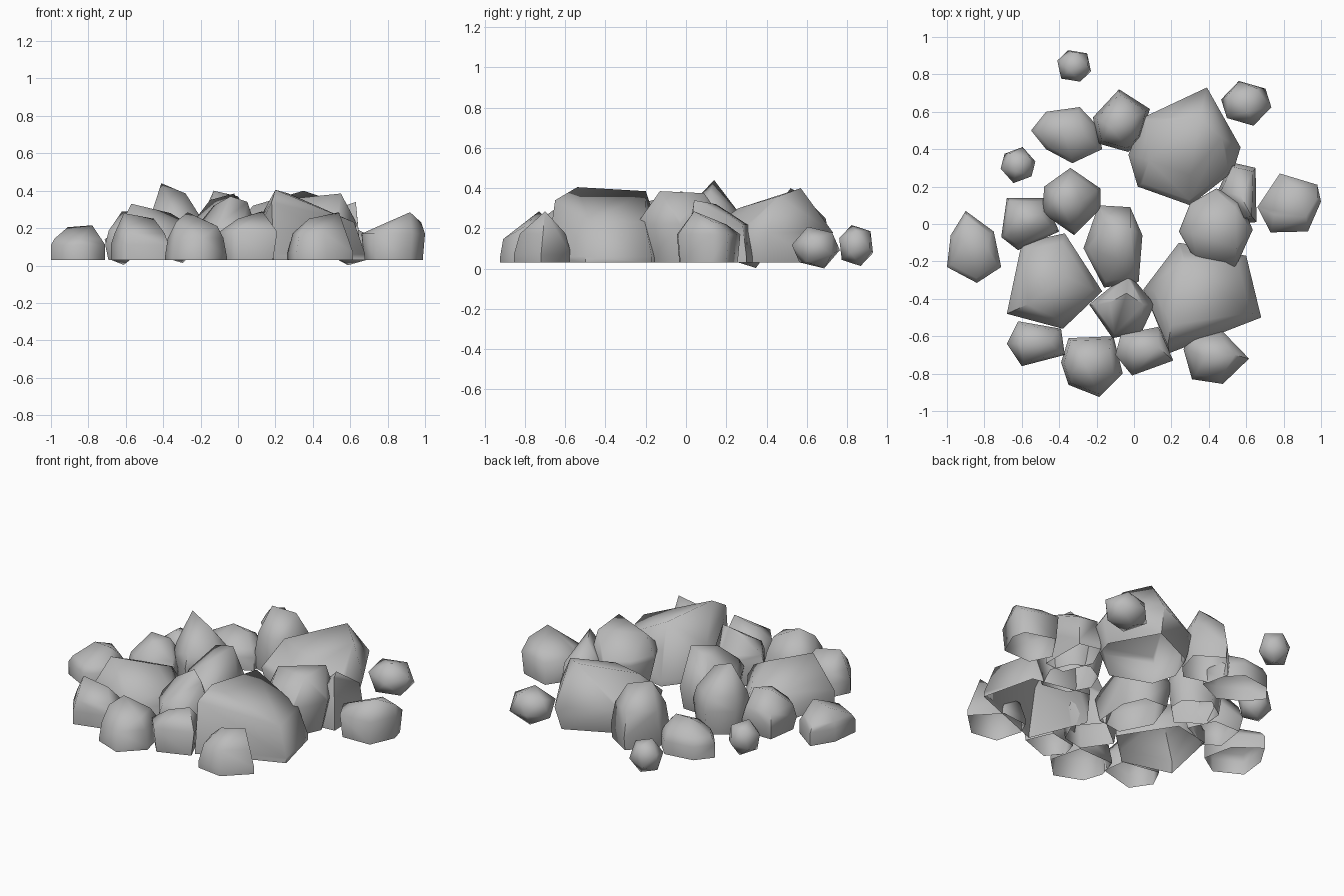
import bpy, bmesh, math
from mathutils import Vector

if "Cube" in bpy.data.objects:
    bpy.data.objects.remove(bpy.data.objects["Cube"])

GROUND = 0.03

rock = bpy.data.materials.new("grey_rock")
rock.use_nodes = True
rock.diffuse_color = (0.5, 0.5, 0.5, 1)
rock.node_tree.nodes["Principled BSDF"].inputs["Base Color"].default_value = rock.diffuse_color


def finish(name, bm):
    """Turn a bmesh into a smooth shaded rock object."""
    mesh = bpy.data.meshes.new(name)
    bm.to_mesh(mesh)
    bm.free()
    mesh.materials.append(rock)
    obj = bpy.data.objects.new(name, mesh)
    bpy.context.collection.objects.link(obj)
    bpy.ops.object.select_all(action="DESELECT")
    bpy.context.view_layer.objects.active = obj
    obj.select_set(True)
    bpy.ops.object.shade_smooth_by_angle(angle=math.radians(75))


def stone(name, outline, crown, base=0.95, waist=0.11, shoulder=0.86):
    """Faceted stone: footprint rings hulled up to crown points, open underneath."""
    ring = [Vector(p) for p in outline]
    centre = sum(ring, Vector((0, 0))) / len(ring)
    top = min(c[2] for c in crown)
    levels = [(GROUND, base), (waist, 1.0),
              (GROUND + (top - GROUND) * 0.65, shoulder)]
    bm = bmesh.new()
    for z, scale in levels:
        for p in ring:
            bm.verts.new((*centre.lerp(p, scale), z))
    for c in crown:
        bm.verts.new(c)
    hull = bmesh.ops.convex_hull(bm, input=bm.verts)
    spare = {v for v in hull["geom_interior"] + hull["geom_unused"]
             if isinstance(v, bmesh.types.BMVert)}
    bmesh.ops.delete(bm, geom=list(spare), context="VERTS")
    bm.normal_update()
    under = [f for f in bm.faces if all(v.co.z < GROUND + 0.001 for v in f.verts)]
    bmesh.ops.delete(bm, geom=under, context="FACES")
    finish(name, bm)


def pebble(name, centre, size, turn):
    """Small loose pebble, a whole twelve-point ball."""
    bm = bmesh.new()
    bmesh.ops.create_icosphere(bm, subdivisions=1, radius=1)
    tilt = Vector((0.3, 0.2, 1)).rotation_difference(Vector((0, 0, 1)))
    a = math.radians(turn)
    for v in bm.verts:
        x, y, z = tilt @ v.co
        flat = (x * math.cos(a) - y * math.sin(a), x * math.sin(a) + y * math.cos(a), z)
        v.co = [c + s * f for c, s, f in zip(centre, size, flat)]
    finish(name, bm)


# Large boulders
stone("back_boulder",
      [(.39, .73), (.57, .41), (.53, .28), (.30, .10), (.02, .20), (-.03, .37), (.05, .57)],
      [(.35, .57, .40), (.47, .46, .36), (.08, .34, .32), (.3, .26, .3)],
      base=.87, waist=.18, shoulder=.9)
stone("front_right_boulder",
      [(.24, -.10), (.60, -.17), (.68, -.5), (.19, -.69), (.05, -.35)],
      [(.2, -.54, .405), (.18, -.65, .34), (.27, -.2, .385)], base=1, waist=.06, shoulder=.82)
stone("front_left_boulder",
      [(-.37, -.05), (-.17, -.36), (-.38, -.56), (-.68, -.48), (-.6, -.1)],
      [(-.57, -.43, .33), (-.36, -.28, .28)], base=1, shoulder=.82)

# Inner stones, narrower at the foot
stone("left_peak_stone",
      [(-.34, .3), (-.18, .19), (-.18, .08), (-.32, -.06), (-.49, .06), (-.48, .2)],
      [(-.41, .14, .44), (-.28, .12, .385)], base=.87, waist=.18)
stone("centre_stone",
      [(-.19, .1), (-.02, .09), (.045, -.06), (.025, -.31), (-.16, -.34), (-.27, -.13)],
      [(-.15, .0, .35), (-.02, -.02, .385), (-.08, -.2, .33)], base=.88, waist=.17)
stone("front_centre_stone",
      [(-.03, -.26), (.11, -.43), (.04, -.58), (-.115, -.61), (-.24, -.43)],
      [(-.04, -.37, .37), (.05, -.43, .34), (-.13, -.42, .32)], base=.88, waist=.16)
stone("right_flat_stone",
      [(.44, .19), (.565, .13), (.635, -.03), (.54, -.24), (.33, -.2), (.24, -.04), (.3, .11)],
      [(.31, -.05, .36), (.55, -.13, .385), (.54, .09, .375)],
      base=.77, waist=.22, shoulder=.95)
stone("right_rear_stone",
      [(.52, .33), (.65, .3), (.655, .01), (.52, .0), (.45, .18)],
      [(.63, .04, .34), (.57, .15, .32)], base=1, waist=.06)
stone("back_peak_stone",
      [(-.08, .72), (.085, .615), (.04, .46), (-.03, .385), (-.19, .43), (-.22, .57)],
      [(-.13, .52, .40), (.0, .57, .37)])

# Outer stones
stone("far_left_stone",
      [(-.9, .07), (-.75, -.04), (-.71, -.23), (-.84, -.315), (-1, -.23), (-.98, -.06)],
      [(-.91, -.1, .205), (-.78, -.13, .215)], base=1)
stone("left_stone",
      [(-.68, .14), (-.48, .14), (-.4, -.04), (-.62, -.14), (-.71, -.07)],
      [(-.62, .04, .29), (-.5, .05, .28), (-.56, -.04, .27)], base=.87)
stone("front_left_stone",
      [(-.62, -.52), (-.39, -.56), (-.37, -.7), (-.6, -.76), (-.68, -.64)],
      [(-.61, -.64, .28), (-.45, -.63, .25)], base=1)
stone("front_stone",
      [(-.35, -.61), (-.11, -.6), (-.06, -.8), (-.185, -.925), (-.35, -.86), (-.39, -.74)],
      [(-.33, -.79, .235), (-.27, -.73, .285), (-.11, -.8, .21), (-.13, -.67, .22)],
      base=1, waist=.05, shoulder=.9)
stone("front_middle_stone",
      [(-.07, -.59), (.13, -.55), (.21, -.73), (-.01, -.81), (-.1, -.7)],
      [(.13, -.66, .29), (.0, -.68, .25)], base=.87, waist=.18)
stone("front_right_stone",
      [(.3, -.59), (.47, -.57), (.615, -.72), (.475, -.855), (.31, -.83), (.265, -.67)],
      [(.54, -.7, .285), (.38, -.71, .25)], base=1, waist=.07, shoulder=.8)
stone("far_right_stone",
      [(.78, .27), (.98, .21), (1, .12), (.93, -.04), (.73, -.045), (.66, .09)],
      [(.92, .04, .285), (.98, .14, .23), (.85, .2, .22), (.75, .05, .21)],
      base=.92, waist=.17, shoulder=.93)
stone("back_left_stone",
      [(-.29, .625), (-.2, .53), (-.17, .4), (-.33, .325), (-.47, .4), (-.55, .5), (-.47, .6)],
      [(-.38, .5, .23), (-.27, .48, .22)], base=1)

# Loose pebbles
pebble("back_pebble", (-.32, .845, .115), (.1, .095, .108), 10)
pebble("left_pebble", (-.62, .315, .105), (.1, .1, .108), 40)
pebble("right_pebble", (.6, .645, .105), (.145, .125, .11), 70)
